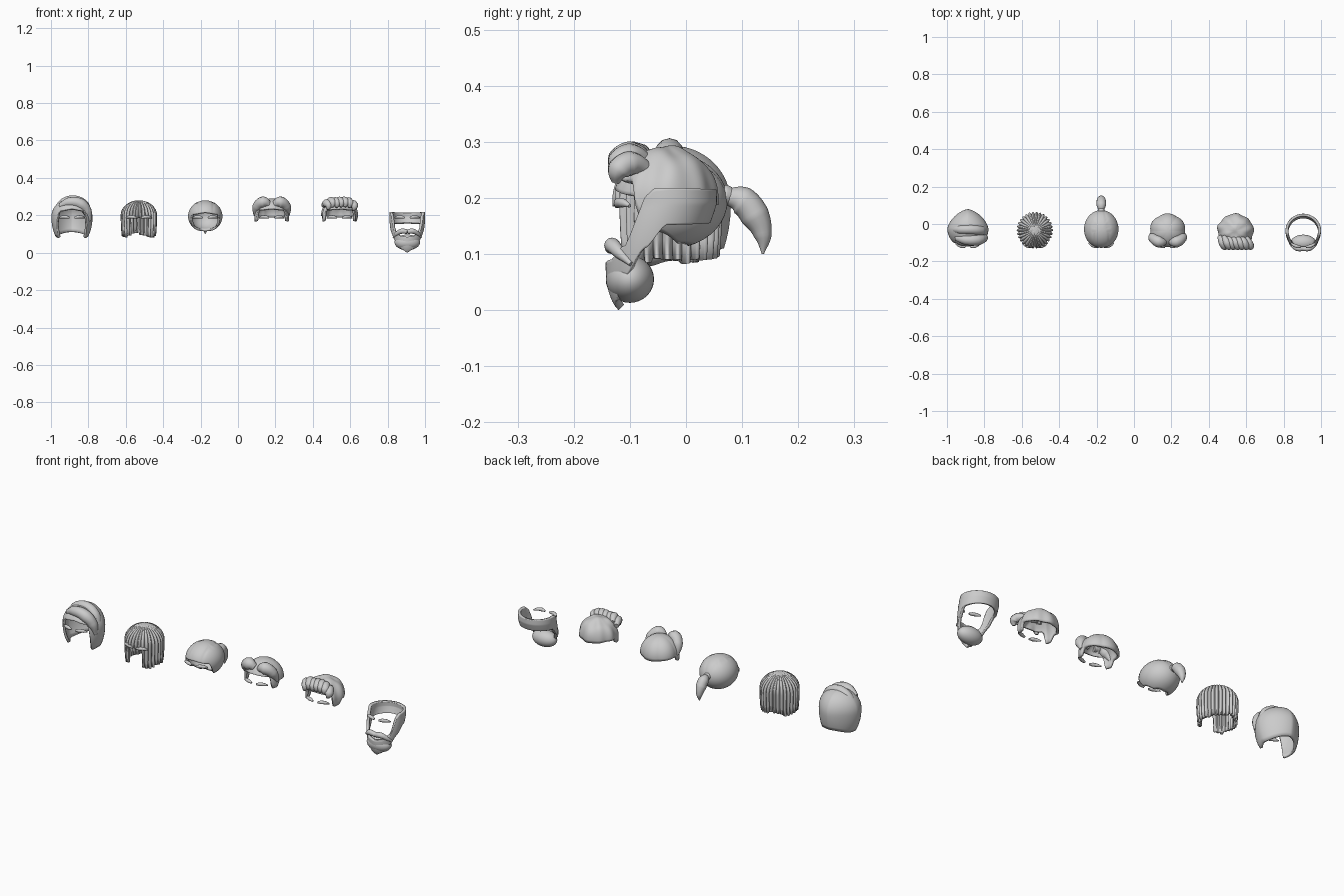
import bpy, bmesh, random
from math import sin, cos, acos, radians, hypot, exp, pi
from mathutils import Vector

cube = bpy.data.objects.get("Cube")
if cube:
    bpy.data.objects.remove(cube, do_unlink=True)
random.seed(4)


def activate(obj):
    bpy.ops.object.select_all(action='DESELECT')
    obj.select_set(True)
    bpy.context.view_layer.objects.active = obj


def finish(obj, angle=50):
    activate(obj)
    bpy.ops.object.shade_smooth_by_angle(angle=radians(angle))


def keys(*pts):
    """Height by angle from the front, eased between key points."""
    def height(a):
        d = abs(a)
        for (a0, z0), (a1, z1) in zip(pts, pts[1:]):
            if d <= a1:
                t = max(0, (d - a0) / (a1 - a0))
                return z0 + (z1 - z0) * t * t * (3 - 2 * t)
        return pts[-1][1]
    return height


def shell(name, centre, radii, upper, lower, rim, top=None, bump=None,
          lean=0, thick=0.012, around=96, rows=18):
    """Thick shell on an ellipsoid, hanging from its pole (or top) to a rim."""
    cx, cy, zc = centre
    rx, ry = radii

    def polar(z):
        c = (z - zc) / (upper if z > zc else lower)
        return acos(max(-1, min(1, c)))

    bm = bmesh.new()
    grid = []
    for i in range(around):
        a = i / around * 360
        a = a - 360 if a > 180 else a
        p0 = polar(top(a)) if top else 0
        p1 = polar(rim(a))
        column = []
        for j in range(rows + 1):
            p = p0 + (p1 - p0) * j / rows
            d = Vector((sin(radians(a)) * sin(p), -cos(radians(a)) * sin(p), cos(p)))
            k = 1 + (bump(a, d) if bump else 0)
            z = zc + d.z * (upper if d.z > 0 else lower) * (k if d.z > 0 else 1)
            y = cy + d.y * ry * k - lean * max(0, zc - z)
            column.append(bm.verts.new((cx + d.x * rx * k, y, z)))
        grid.append(column)
    for i in range(around):
        c, n = grid[i], grid[(i + 1) % around]
        for j in range(rows):
            bm.faces.new((c[j], c[j + 1], n[j + 1], n[j]))
    bmesh.ops.remove_doubles(bm, verts=bm.verts, dist=0.00005)
    mesh = bpy.data.meshes.new(name)
    bm.to_mesh(mesh)
    bm.free()
    obj = bpy.data.objects.new(name, mesh)
    bpy.context.collection.objects.link(obj)
    finish(obj)
    wall = obj.modifiers.new("Thickness", 'SOLIDIFY')
    wall.thickness = thick
    wall.offset = -1
    return obj


def lock(name, cx, pts):
    """Tapered round lock through (x, y, z, radius) points."""
    curve = bpy.data.curves.new(name, 'CURVE')
    curve.dimensions = '3D'
    curve.bevel_depth = 1
    curve.bevel_resolution = 4
    curve.resolution_u = 8
    curve.use_fill_caps = True
    spline = curve.splines.new('BEZIER')
    spline.bezier_points.add(len(pts) - 1)
    for bp, (x, y, z, r) in zip(spline.bezier_points, pts):
        bp.co = (cx + x, y, z)
        bp.radius = r
        bp.handle_left_type = bp.handle_right_type = 'AUTO'
    obj = bpy.data.objects.new(name, curve)
    bpy.context.collection.objects.link(obj)
    activate(obj)
    bpy.ops.object.convert(target='MESH')
    finish(bpy.context.object)


def mirrored(name, cx, pts):
    for side, s in (("left", 1), ("right", -1)):
        lock(f"{name}_{side}", cx, [(s * x, y, z, r) for x, y, z, r in pts])


SWEPT, BOB, TAIL, PARTED, CURLY, BEARD = -0.888, -0.53, -0.175, 0.18, 0.543, 0.905

# Eyebrows for every set
for label, cx in (("swept", SWEPT), ("bob", BOB), ("ponytail", TAIL),
                  ("parted", PARTED), ("curly", CURLY), ("beard", BEARD)):
    mirrored(label + "_eyebrow", cx, [(0.014, -0.122, 0.187, 0.005),
                                      (0.032, -0.12, 0.191, 0.009),
                                      (0.052, -0.112, 0.191, 0.008),
                                      (0.068, -0.1, 0.186, 0.003)])

# Swept hood of hair, narrower towards the back
shell("swept_hair", (SWEPT, -0.025, 0.19), (0.11, 0.105), 0.103, 0.17,
      keys((0, 0.235), (38, 0.225), (58, 0.078), (90, 0.088), (180, 0.11)),
      bump=lambda a, d: -0.1 * max(0, d.y) * abs(d.x) * 2)
lock("swept_fringe", SWEPT, [(-0.065, -0.075, 0.25, 0.014), (-0.01, -0.085, 0.27, 0.027),
                             (0.05, -0.085, 0.258, 0.03), (0.082, -0.075, 0.22, 0.025),
                             (0.094, -0.07, 0.17, 0.01)])
lock("swept_crown", SWEPT, [(-0.09, -0.03, 0.225, 0.012), (-0.04, -0.03, 0.27, 0.024),
                            (0.02, -0.03, 0.279, 0.026), (0.068, -0.035, 0.25, 0.026),
                            (0.094, -0.04, 0.18, 0.012)])

# Straight bob with strands and a ragged hem
STRANDS = 30
hem = [random.uniform(-0.008, 0.008) for _ in range(STRANDS)]
bob_rim = keys((0, 0.19), (25, 0.188), (33, 0.09), (90, 0.085), (180, 0.1))


def strand(a):
    return (a % 360) / 360 * STRANDS


shell("bob_hair", (BOB, -0.033, 0.2), (0.092, 0.093), 0.08, 0.35,
      lambda a: bob_rim(a) + hem[int(strand(a)) % STRANDS],
      bump=lambda a, d: 0.13 * (abs(sin(pi * strand(a))) - 0.55) * hypot(d.x, d.y) ** 2,
      around=STRANDS * 8, thick=0.01)

# Hair pulled back into a ponytail
shell("ponytail_hair", (TAIL, -0.028, 0.195), (0.092, 0.102), 0.085, 0.085,
      keys((0, 0.215), (48, 0.205), (72, 0.14), (110, 0.118), (180, 0.114)),
      bump=lambda a, d: -0.035 * exp(-((abs(d.x) - 0.45 + 0.3 * max(0, d.y)) / 0.05) ** 2)
      * max(0, d.z))
lock("ponytail_tie", TAIL, [(0, 0.062, 0.204, 0.017), (0, 0.072, 0.204, 0.019),
                            (0, 0.08, 0.203, 0.016)])
lock("ponytail_end", TAIL, [(0, 0.07, 0.203, 0.013), (0, 0.1, 0.195, 0.026),
                            (0, 0.123, 0.168, 0.026), (0, 0.137, 0.133, 0.016),
                            (0, 0.137, 0.1, 0.002)])

# Short hair with sideburns, in two front lobes
short_rim = keys((0, 0.235), (50, 0.23), (60, 0.168), (76, 0.168), (92, 0.198), (180, 0.187))
shell("parted_hair", (PARTED, -0.037, 0.2), (0.095, 0.092), 0.09, 0.2, short_rim,
      bump=lambda a, d: 0.05 * (abs(cos(radians(a * 3))) - 0.6) * hypot(d.x, d.y) ** 2)
mirrored("parted_lobe", PARTED, [(0.012, -0.095, 0.258, 0.016), (0.045, -0.095, 0.27, 0.031),
                                 (0.078, -0.075, 0.245, 0.026), (0.09, -0.055, 0.2, 0.008)])

# Short wavy hair with tumbling front curls
shell("curly_hair", (CURLY, -0.037, 0.2), (0.097, 0.092), 0.092, 0.2, short_rim,
      bump=lambda a, d: 0.035 * sin(7 * d.x + 2) * sin(8 * d.y) + 0.02 * sin(radians(9 * a))
      * hypot(d.x, d.y) ** 2)
for i in range(7):
    x = (i - 3) * 0.023
    drop = 3.5 * x * x + random.uniform(-0.003, 0.005)
    lock(f"curl_{i + 1}", CURLY, [(x - 0.018, -0.065, 0.27 - drop, 0.012),
                                  (x, -0.1, 0.282 - drop, 0.022),
                                  (x + 0.01, -0.12, 0.27 - drop, 0.021),
                                  (x + 0.006, -0.126, 0.248 - drop, 0.007)])

# Full beard joined to a band round the back of the head
shell("beard_band", (BEARD, -0.035, 0.19), (0.095, 0.09), 0.2, 0.2,
      keys((0, 0.0), (35, 0.016), (60, 0.06), (80, 0.11), (98, 0.152), (180, 0.155)),
      top=keys((0, 0.085), (28, 0.09), (52, 0.115), (66, 0.205), (78, 0.218), (180, 0.215)),
      lean=0.3, thick=0.014)
bpy.ops.mesh.primitive_uv_sphere_add(segments=32, ring_count=16, radius=1,
                                     location=(BEARD, -0.1, 0.055))
chin = bpy.context.object
chin.name = "beard_chin"
chin.scale = (0.068, 0.043, 0.042)
finish(chin)
mirrored("moustache", BEARD, [(0, -0.133, 0.112, 0.012), (0.03, -0.131, 0.115, 0.014),
                              (0.055, -0.118, 0.102, 0.011), (0.075, -0.098, 0.082, 0.004)])
